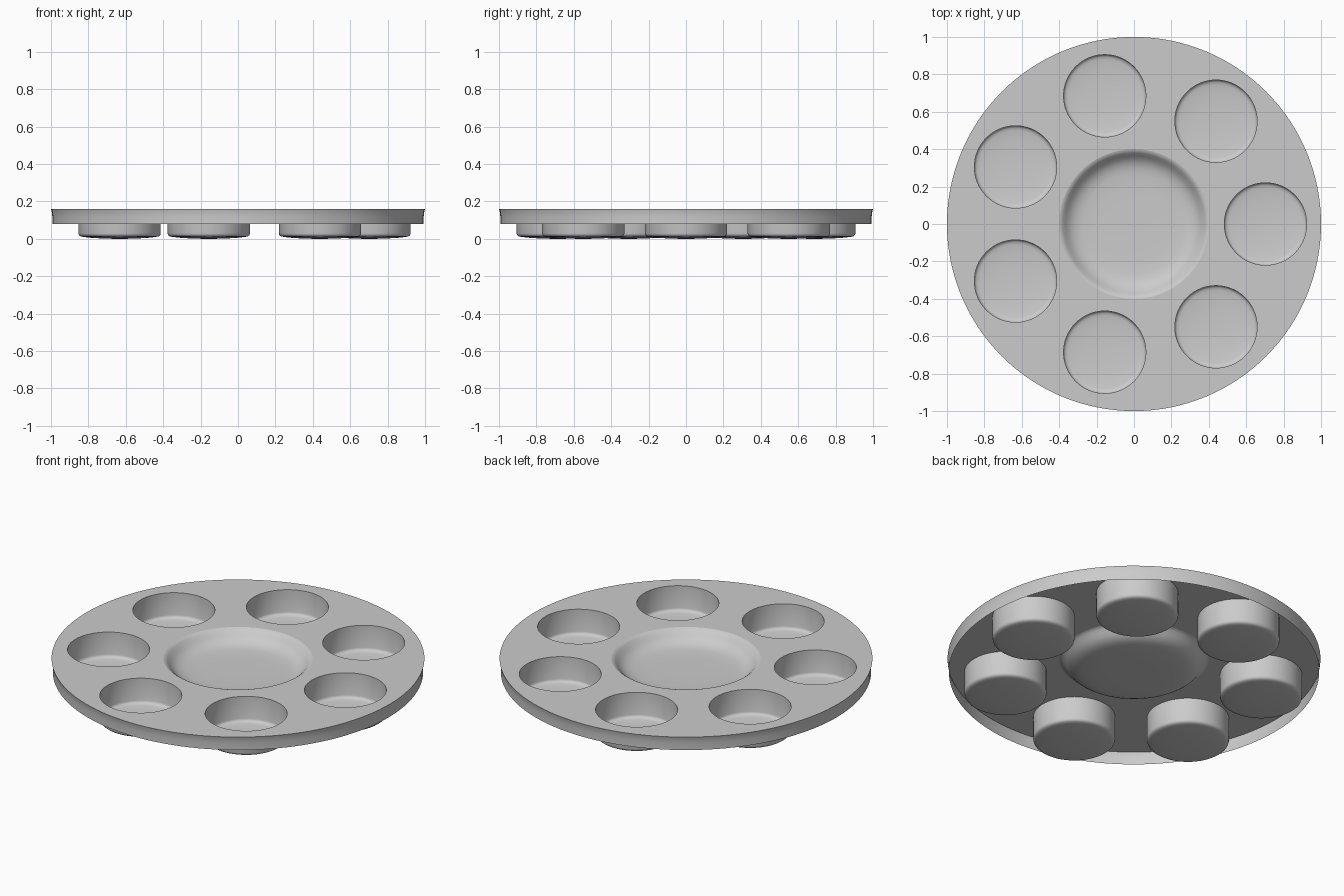
import bpy, bmesh
from math import pi, sin, cos, radians

if "Cube" in bpy.data.objects:
    bpy.data.objects.remove(bpy.data.objects["Cube"])

TOP = 0.16
CUP_R, CUP_RING, CUPS = 0.22, 0.703, 7
BOWL_R = 0.40


def finish(bm, name, angle=35):
    mesh = bpy.data.meshes.new(name)
    bm.to_mesh(mesh)
    bm.free()
    ob = bpy.data.objects.new(name, mesh)
    bpy.context.collection.objects.link(ob)
    bpy.ops.object.select_all(action='DESELECT')
    ob.select_set(True)
    bpy.context.view_layer.objects.active = ob
    bpy.ops.object.shade_smooth_by_angle(angle=radians(angle))
    return ob


def ring(bm, r, z, n, cx=0, cy=0):
    return [bm.verts.new((cx + r * cos(2 * pi * i / n), cy + r * sin(2 * pi * i / n), z))
            for i in range(n)]


def lathe(name, profile, n, cx=0, cy=0, inward=True, cap=True):
    """Open sheet turned from (radius, z) points, listed from the top down."""
    bm = bmesh.new()
    rings = [ring(bm, r, z, n, cx, cy) for r, z in profile]
    for a, b in zip(rings, rings[1:]):
        for i in range(n):
            j = (i + 1) % n
            quad = (a[i], a[j], b[j], b[i])
            bm.faces.new(quad[::1] if inward else quad[::-1])
    if cap:
        bm.faces.new(rings[-1])
    return finish(bm, name)


centres = [(CUP_RING * cos(2 * pi * k / CUPS), CUP_RING * sin(2 * pi * k / CUPS))
           for k in range(CUPS)]

# flat top sheet with openings for the bowl and the cups
bm = bmesh.new()
loops = [ring(bm, 1.0, TOP, 128), ring(bm, BOWL_R, TOP, 96)]
loops += [ring(bm, CUP_R, TOP, 64, x, y) for x, y in centres]
edges = [bm.edges.new((l[i], l[(i + 1) % len(l)])) for l in loops for i in range(len(l))]
bmesh.ops.triangle_fill(bm, use_beauty=True, use_dissolve=False, edges=edges, normal=(0, 0, 1))
for f in bm.faces:
    f.normal_update()
    if f.normal.z < 0:
        f.normal_flip()
finish(bm, "tray_top")

# thin outer skirt
lathe("tray_skirt", [(1.0, TOP), (0.996, 0.145), (0.993, 0.12), (0.993, 0.08)],
      128, inward=False, cap=False)

# shallow central bowl with soft lip
lathe("centre_bowl", [(BOWL_R, TOP), (0.39, 0.157), (0.38, 0.149), (0.365, 0.132),
                      (0.35, 0.116), (0.33, 0.102), (0.305, 0.092), (0.27, 0.086),
                      (0.2, 0.083), (0.1, 0.082)], 96)

# ring of straight-sided cups with slightly domed floors
for k, (x, y) in enumerate(centres):
    lathe(f"cup_{k + 1}", [(CUP_R, TOP), (CUP_R, 0.028), (0.217, 0.019), (0.209, 0.013),
                           (0.195, 0.01), (0.15, 0.005), (0.1, 0.002), (0.04, 0.0)],
          64, x, y)
